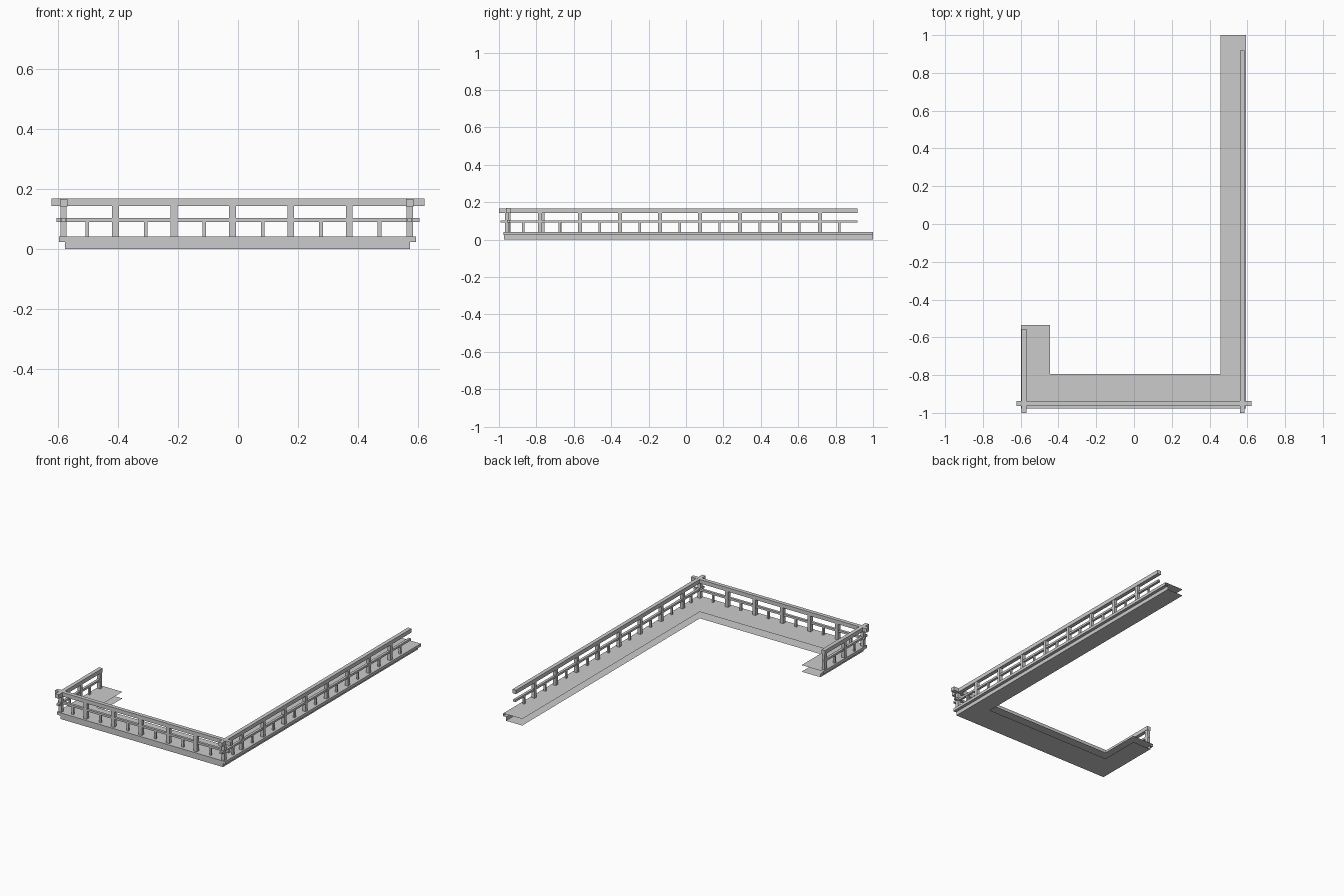
import bpy, bmesh

if "Cube" in bpy.data.objects:
    bpy.data.objects.remove(bpy.data.objects["Cube"])

def box(name, x0, x1, y0, y1, z0, z1):
    bm = bmesh.new()
    bmesh.ops.create_cube(bm, size=1)
    for v in bm.verts:
        v.co.x = x0 + (v.co.x + 0.5) * (x1 - x0)
        v.co.y = y0 + (v.co.y + 0.5) * (y1 - y0)
        v.co.z = z0 + (v.co.z + 0.5) * (z1 - z0)
    me = bpy.data.meshes.new(name)
    bm.to_mesh(me)
    bm.free()
    ob = bpy.data.objects.new(name, me)
    bpy.context.collection.objects.link(ob)
    return ob

# Walkway deck: open stepped profile swept round the U-shaped plan
# each row: left x, right x, front y, height
rows = [(-0.444, 0.459, -0.795, 0.042),   # inner edge of the boards
        (-0.597, 0.594, -0.977, 0.042),   # outer edge, top
        (-0.597, 0.594, -0.977, 0.024),   # underside of the lip
        (-0.577, 0.574, -0.972, 0.024),   # set-back fascia
        (-0.577, 0.574, -0.972, 0.0),
        (-0.444, 0.459, -0.795, 0.0)]     # inner edge of the soffit
LEFT_END, RIGHT_END = -0.535, 1.0
bm = bmesh.new()
grid = [[bm.verts.new(p) for p in ((xl, LEFT_END, z), (xl, yf, z), (xr, yf, z), (xr, RIGHT_END, z))]
        for xl, xr, yf, z in rows]
for a, b in zip(grid, grid[1:]):
    for i in range(3):
        bm.faces.new((a[i], b[i], b[i + 1], a[i + 1]))
me = bpy.data.meshes.new("deck")
bm.to_mesh(me)
bm.free()
bpy.context.collection.objects.link(bpy.data.objects.new("deck", me))

# Railing centre lines
XL, XR, YF = -0.582, 0.573, -0.950
TOP, MID, DECK = (0.143, 0.168), (0.091, 0.104), 0.042

# Rails crossing at the corners
for label, (z0, z1), h, ex, ey in (("top", TOP, 0.0125, 0.622, -1.0), ("middle", MID, 0.008, 0.605, -0.992)):
    box(label + "_rail_front", -ex, ex, YF - h, YF + h, z0, z1)
    box(label + "_rail_left", XL - h, XL + h, ey, -0.555, z0 - 0.0005, z1 - 0.0005)
    box(label + "_rail_right", XR - h, XR + h, ey, 0.918, z0 - 0.0005, z1 - 0.0005)

def post(name, x, y, w, top):
    box(name, x - w, x + w, y - w, y + w, DECK, top)

# Corner posts
for x in (XL, XR):
    post("corner_post", x, YF - 0.008, 0.0105, TOP[0] + 0.002)

# Front posts and short balusters
for i in range(5):
    post("front_post", -0.409 + 0.195 * i, YF, 0.0115, TOP[0] + 0.002)
for i in range(6):
    post("front_baluster", -0.503 + 0.195 * i, YF, 0.006, MID[0] + 0.002)

# Right side posts and balusters
for i in range(8):
    post("right_post", XR, -0.781 + 0.214 * i, 0.0105, TOP[0] + 0.002)
for i in range(9):
    post("right_baluster", XR, -0.888 + 0.2135 * i if i else -0.870, 0.006, MID[0] + 0.002)

# Left side posts and balusters
for y in (-0.767, -0.567):
    post("left_post", XL, y, 0.0105, TOP[0] + 0.002)
for y in (-0.870, -0.672):
    post("left_baluster", XL, y, 0.006, MID[0] + 0.002)
